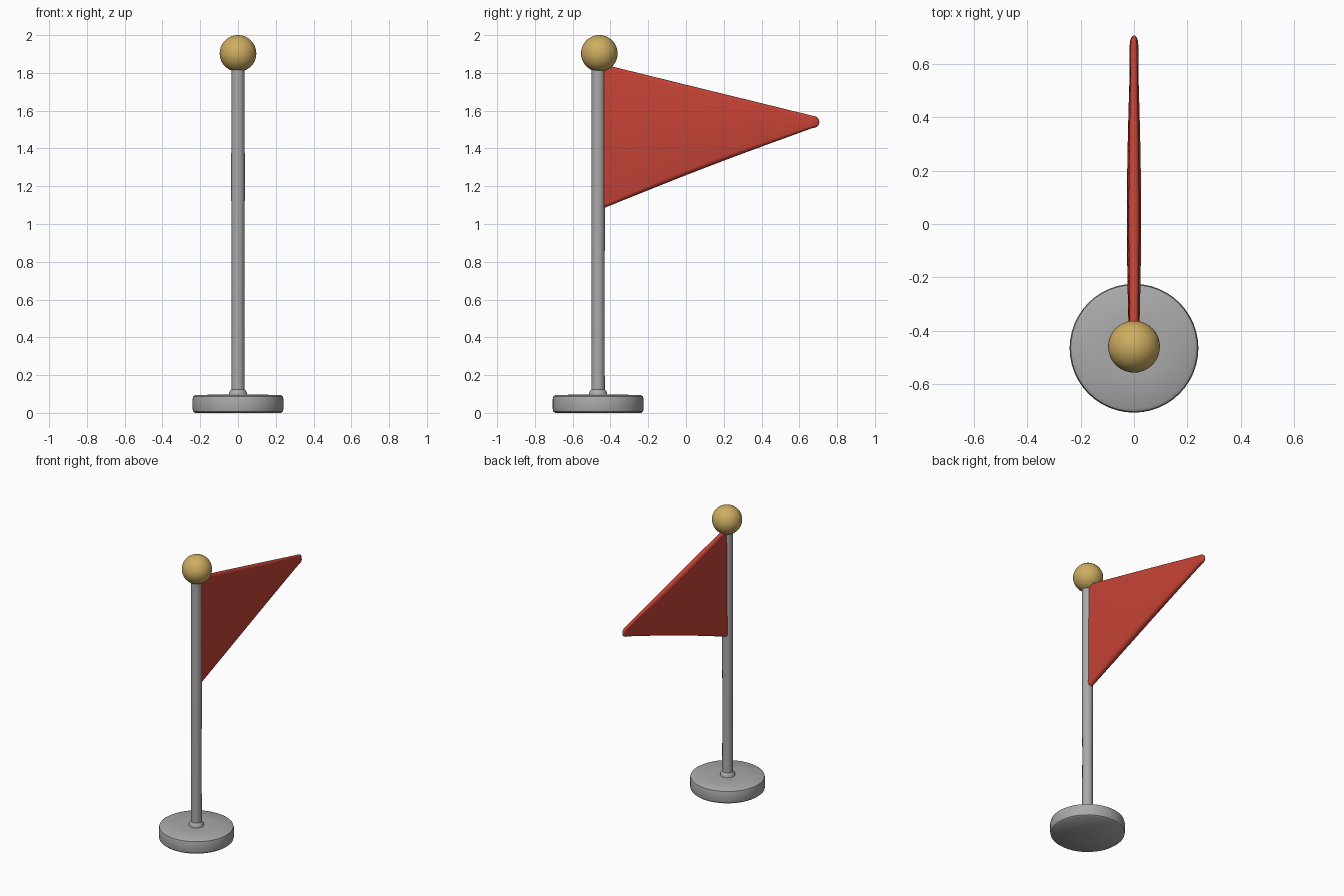
import bpy, bmesh, math

if "Cube" in bpy.data.objects:
    bpy.data.objects.remove(bpy.data.objects["Cube"], do_unlink=True)

POLE_Y = -0.465


def material(name, rgb):
    mat = bpy.data.materials.new(name)
    mat.use_nodes = True
    mat.diffuse_color = (*rgb, 1)
    bsdf = mat.node_tree.nodes["Principled BSDF"]
    bsdf.inputs["Base Color"].default_value = (*rgb, 1)
    bsdf.inputs["Roughness"].default_value = 0.6
    return mat


grey = material("grey metal", (0.40, 0.40, 0.40))
gold = material("gold", (0.62, 0.42, 0.12))
red = material("red cloth", (0.56, 0.055, 0.036))


def loft(name, rings, mat, location=(0, 0, 0), angle=40):
    """Skin a list of equal-length rings and cap both ends."""
    bm = bmesh.new()
    loops = [[bm.verts.new(p) for p in ring] for ring in rings]
    for a, b in zip(loops, loops[1:]):
        for i in range(len(a)):
            j = (i + 1) % len(a)
            bm.faces.new((a[i], a[j], b[j], b[i]))
    bm.faces.new(loops[0])
    bm.faces.new(loops[-1])
    bmesh.ops.recalc_face_normals(bm, faces=bm.faces)
    mesh = bpy.data.meshes.new(name)
    bm.to_mesh(mesh)
    bm.free()
    obj = bpy.data.objects.new(name, mesh)
    bpy.context.collection.objects.link(obj)
    obj.location = location
    mesh.materials.append(mat)
    finish(obj, angle)
    return obj


def finish(obj, angle):
    bpy.ops.object.select_all(action="DESELECT")
    obj.select_set(True)
    bpy.context.view_layer.objects.active = obj
    bpy.ops.object.shade_smooth_by_angle(angle=math.radians(angle))


def lathe(name, profile, mat, sides):
    turns = [2 * math.pi * i / sides for i in range(sides)]
    rings = [[(r * math.cos(t), r * math.sin(t), z) for t in turns] for r, z in profile]
    return loft(name, rings, mat, (0, POLE_Y, 0))


# Round foot with softened rims
lathe("base", [(0.228, 0), (0.238, 0.008), (0.241, 0.025), (0.241, 0.07),
               (0.237, 0.088), (0.225, 0.095), (0.1, 0.097)], grey, 48)

# Pole with a small flared collar where it meets the foot
lathe("pole", [(0.05, 0.08), (0.047, 0.108), (0.042, 0.117), (0.035, 0.125),
               (0.034, 0.6), (0.036, 1.2), (0.035, 1.86)], grey, 24)

# Ball on the pole top
bpy.ops.mesh.primitive_uv_sphere_add(segments=40, ring_count=24, radius=0.097,
                                     location=(0, POLE_Y + 0.006, 1.903))
ball = bpy.context.object
ball.name = "finial_ball"
ball.data.materials.append(gold)
finish(ball, 60)


# Pennant: rounded upright sections that shrink toward the tip
def pennant_section(y, half, top, bottom, steps=8):
    ring = []
    for centre, sign, width in ((top, 1, half * 0.75), (bottom, -1, half)):
        for i in range(steps + 1):
            t = math.pi * i / steps
            ring.append((sign * width * math.cos(t), y,
                         centre + sign * width * (math.sin(t) - 1)))
    return ring


START, END, TIP_Z = -0.45, 0.67, 1.538
sections = []
for k in range(17):
    f = k / 16
    half = 0.019 + 0.009 * math.sin(math.pi * min(1, f * 1.1)) - 0.003 * f
    top = 1.848 + (1.573 - 1.848) * f
    bottom = 1.078 + (1.508 - 1.078) * f + 0.008 * math.sin(math.pi * f)
    sections.append(pennant_section(START + (END - START) * f, half, top, bottom))

# Rounded nose at the tip
for k in range(1, 6):
    t = k / 5 * math.radians(84)
    c = math.cos(t)
    sections.append(pennant_section(END + 0.036 * math.sin(t), 0.016 * c,
                                    TIP_Z + 0.035 * c, TIP_Z - 0.03 * c))
loft("flag", sections, red, angle=60)
